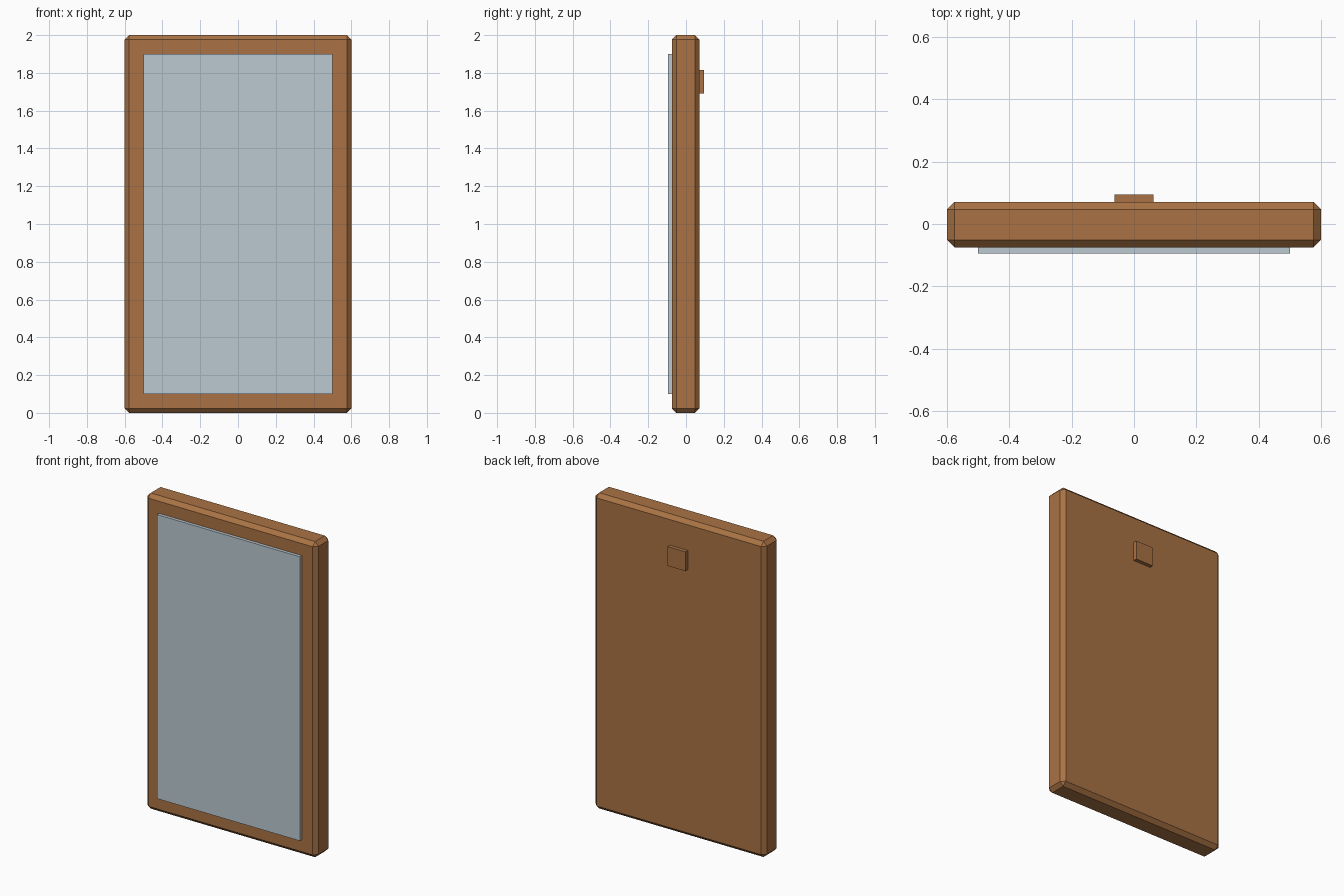
import bpy, bmesh

if "Cube" in bpy.data.objects:
    bpy.data.objects.remove(bpy.data.objects["Cube"])


def material(name, rgb):
    m = bpy.data.materials.new(name)
    m.diffuse_color = (*rgb, 1)
    m.use_nodes = True
    m.node_tree.nodes["Principled BSDF"].inputs["Base Color"].default_value = m.diffuse_color
    return m


def box(name, x, y, z, mat, bevel=0):
    """Box from (min, max) ranges on each axis, optionally chamfered."""
    bm = bmesh.new()
    bmesh.ops.create_cube(bm, size=1)
    for v in bm.verts:
        v.co = [r[0] if c < 0 else r[1] for c, r in zip(v.co, (x, y, z))]
    if bevel:
        bmesh.ops.bevel(bm, geom=bm.edges[:], offset=bevel, offset_type='OFFSET',
                        segments=1, profile=0.5, affect='EDGES')
    me = bpy.data.meshes.new(name)
    bm.to_mesh(me)
    bm.free()
    me.materials.append(mat)
    ob = bpy.data.objects.new(name, me)
    bpy.context.collection.objects.link(ob)
    return ob


wood = material("warm_wood", (0.40, 0.17, 0.058))
glass = material("mirror_glass", (0.50, 0.585, 0.63))

# Chamfered wooden body
box("frame", (-0.6, 0.6), (-0.075, 0.071), (0, 2), wood, bevel=0.024)
# Mirror pane standing proud of the front
box("mirror_pane", (-0.5, 0.5), (-0.095, -0.074), (0.1, 1.9), glass)
# Hanging block on the back
box("wall_hook", (-0.062, 0.062), (0.07, 0.095), (1.692, 1.814), wood)
